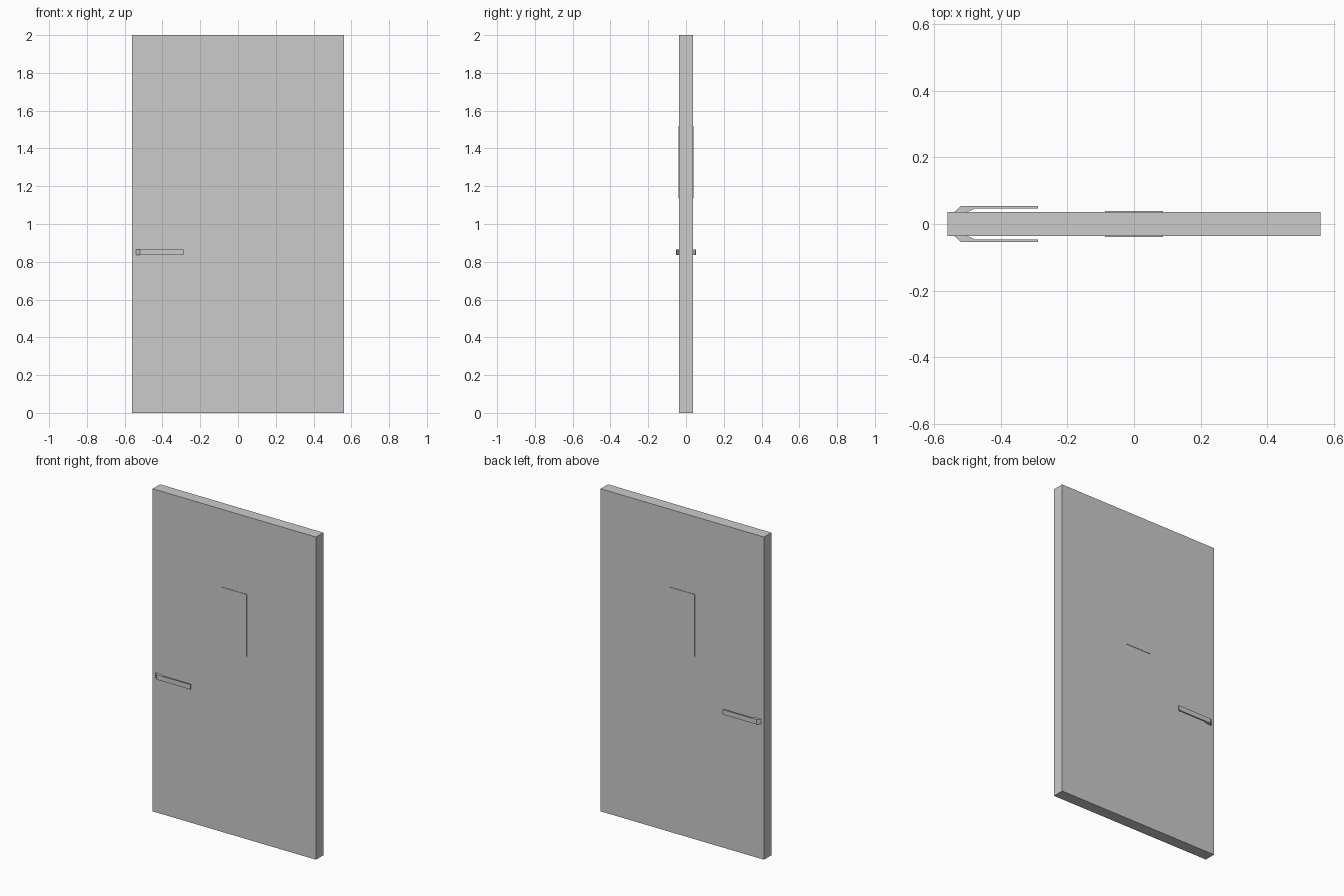
import bpy

if "Cube" in bpy.data.objects:
    bpy.data.objects.remove(bpy.data.objects["Cube"])


def prism(name, outline, z0, z1):
    """Extrude an xy outline between two heights."""
    n = len(outline)
    verts = [(x, y, z) for z in (z0, z1) for x, y in outline]
    faces = [tuple(reversed(range(n))), tuple(range(n, 2 * n))]
    faces += [(i, (i + 1) % n, n + (i + 1) % n, n + i) for i in range(n)]
    mesh = bpy.data.meshes.new(name)
    mesh.from_pydata(verts, [], faces)
    obj = bpy.data.objects.new(name, mesh)
    bpy.context.collection.objects.link(obj)
    return obj


def box(name, hx, y0, y1, z0, z1):
    return prism(name, [(-hx, y0), (hx, y0), (hx, y1), (-hx, y1)], z0, z1)


T = 0.036  # half thickness of the door

# Door slab
box("door_slab", 0.56, -T, T, 0, 2)

# Thin raised window pane, showing on both faces
box("window_pane", 0.087, -T - 0.003, T + 0.003, 1.134, 1.518)

# Lever handle on each face: slanted root, then a bar parallel to the door
lever = [(-0.54, T), (-0.50, T), (-0.477, 0.047), (-0.288, 0.047),
         (-0.288, 0.054), (-0.52, 0.054)]
prism("back_handle", lever, 0.835, 0.865)
prism("front_handle", [(x, -y) for x, y in reversed(lever)], 0.835, 0.865)
